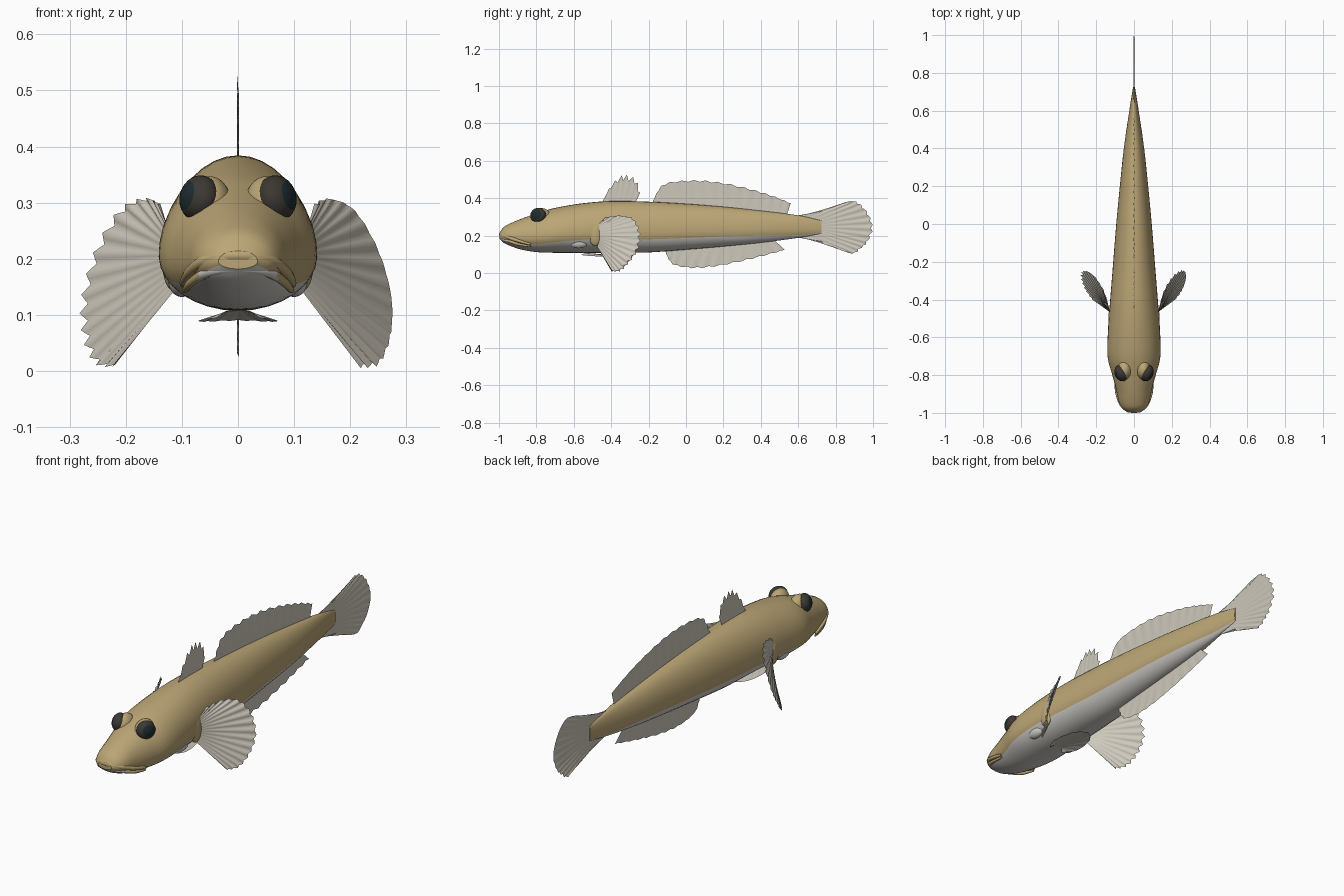
import bpy, bmesh, math
from mathutils import Vector, Matrix

cube = bpy.data.objects.get("Cube")
if cube:
    bpy.data.objects.remove(cube, do_unlink=True)


def material(name, r, g, b):
    mat = bpy.data.materials.new(name)
    mat.use_nodes = True
    mat.diffuse_color = (r, g, b, 1)
    shader = mat.node_tree.nodes["Principled BSDF"]
    shader.inputs["Base Color"].default_value = (r, g, b, 1)
    shader.inputs["Roughness"].default_value = 0.7
    return mat


tan = material("tan skin", .5, .38, .18)
pale = material("pale belly", .62, .6, .56)
fin_grey = material("fin membrane", .62, .58, .5)
iris = material("dark iris", .045, .04, .033)
pupil = material("teal black pupil", .012, .025, .03)


def finish(name, bm, mats, rule=None, recalc=True):
    """Turn a bmesh into a smooth object, colouring faces by a rule."""
    if recalc:
        bmesh.ops.recalc_face_normals(bm, faces=bm.faces[:])
    for i, face in enumerate(bm.faces):
        face.smooth = len(face.verts) < 5
        if rule:
            face.material_index = rule(i, face)
    mesh = bpy.data.meshes.new(name)
    bm.to_mesh(mesh)
    bm.free()
    for mat in mats:
        mesh.materials.append(mat)
    obj = bpy.data.objects.new(name, mesh)
    bpy.context.collection.objects.link(obj)
    return obj


def spline(points, t):
    """Point on a smooth curve through the given points, t from 0 to 1."""
    last = len(points) - 1
    i = min(int(t * last), last - 1)
    u = t * last - i
    a, b, c, d = (Vector(points[max(0, min(last, k))]) for k in range(i - 1, i + 3))
    return b + (c - a) * (u / 2) + (a * 2 - b * 5 + c * 4 - d) * (u * u / 2) \
        + (b * 3 - a - c * 3 + d) * (u ** 3 / 2)


def loft(rings):
    """Skin closed rings of equal length and cap both ends."""
    bm = bmesh.new()
    rows = [[bm.verts.new(p) for p in ring] for ring in rings]
    n = len(rows[0])
    for a, b in zip(rows, rows[1:]):
        for j in range(n):
            k = (j + 1) % n
            bm.faces.new((a[j], a[k], b[k], b[j]))
    bm.faces.new(rows[0])
    bm.faces.new(rows[-1])
    return bm


# Body: y, bottom, top, half width, height of the belly colour line
STATIONS = [
    (-.997, .182, .215, .035, .189), (-.975, .162, .245, .062, .18),
    (-.94, .145, .265, .08, .17), (-.88, .125, .29, .094, .157),
    (-.8, .112, .318, .115, .155), (-.7, .108, .348, .14, .165),
    (-.55, .107, .373, .137, .178), (-.4, .108, .384, .126, .18),
    (-.2, .11, .381, .11, .18), (0, .125, .37, .094, .187),
    (.2, .142, .354, .075, .195), (.4, .162, .333, .054, .2),
    (.6, .188, .308, .025, .203), (.725, .212, .28, .005, .216)]
LOW, HIGH = 6, 11


def body_ring(t):
    y, low, top, width, line = spline(STATIONS, t)
    mid = low + .4 * (top - low)
    seam = math.asin(max(-.98, min(.9, (line - mid) / (mid - low))))
    quarter = math.pi / 2
    angles = [-quarter + (seam + quarter) * k / LOW for k in range(LOW)]
    angles += [seam + (quarter - seam) * k / HIGH for k in range(HIGH + 1)]
    half = [(width * math.cos(a), y,
             mid + math.sin(a) * (top - mid if a > 0 else mid - low)) for a in angles]
    return half + [(-x, y, z) for x, y, z in half[-2:0:-1]]


AROUND = 2 * (LOW + HIGH)


def belly_rule(i, face):
    j = i % AROUND
    return int(len(face.verts) < 5 and (j < LOW or j >= AROUND - LOW))


finish("body", loft([body_ring(k / 78) for k in range(79)]), [tan, pale], belly_rule)


# Lips: tapered tubes bent round the snout
def lip(name, half_path, radius, mats, rule=None):
    path = half_path + [(-x, y, z) for x, y, z in half_path[-2::-1]]
    rings = []
    for k in range(41):
        t = k / 40
        centre = spline(path, t)
        ahead = (spline(path, min(1, t + .01)) - spline(path, max(0, t - .01))).normalized()
        side = ahead.cross(Vector((0, 0, 1))).normalized()
        up = side.cross(ahead)
        r = radius * (.35 + .65 * math.sin(math.pi * t) ** .5)
        rings.append([centre + (side * math.cos(a) + up * math.sin(a)) * r
                      for a in (math.tau * j / 10 for j in range(10))])
    return finish(name, loft(rings), mats, rule)


lip("upper_lip", [(.099, -.83, .153), (.089, -.9, .173), (.066, -.955, .193),
                  (.035, -.982, .203), (0, -.988, .206)], .012, [tan])
lip("lower_lip", [(.096, -.83, .142), (.086, -.9, .155), (.063, -.95, .172),
                  (.034, -.977, .181), (0, -.985, .184)], .01, [tan, pale],
    lambda i, f: int(abs(f.calc_center_median().x) < .07))


# Rounded lumps: sockets, eyes, gill lobes, fin roots
def lump(name, centre, size, mats, axis=(0, 0, 1), rule=None):
    bm = bmesh.new()
    bmesh.ops.create_uvsphere(bm, u_segments=28, v_segments=18, radius=1)
    for i, face in enumerate(bm.faces):
        face.material_index = rule(face.calc_center_median()) if rule else 0
    turn = Vector(axis).to_track_quat('Z', 'Y').to_matrix().to_4x4()
    bm.transform(Matrix.Translation(centre) @ turn @ Matrix.Diagonal((*size, 1)))
    return finish(name, bm, mats)


# Fins: pleated sheets between a base curve and a tip curve
def fin(name, base, tip, rays, pleat=.002, notch=.04, mat=fin_grey, rows=6):
    bm = bmesh.new()
    columns = rays * 4
    grid = []
    for k in range(columns + 1):
        t = k / columns
        root, end = spline(base, t), spline(tip, t)
        along = spline(tip, min(1, t + .02)) - spline(tip, max(0, t - .02))
        normal = (end - root).cross(along).normalized()
        wave = math.cos(math.tau * k / 4)
        reach = 1 - notch * (1 - wave) / 2
        grid.append([bm.verts.new(root.lerp(end, reach * v / rows)
                                  + normal * (pleat * wave * v / rows))
                     for v in range(rows + 1)])
    for a, b in zip(grid, grid[1:]):
        for v in range(rows):
            bm.faces.new((a[v], b[v], b[v + 1], a[v + 1]))
    return finish(name, bm, [mat], recalc=False)


def upright(points):
    return [(0, y, z) for y, z in points]


fin("first_dorsal_fin", upright([(-.45, .375), (-.36, .375), (-.27, .375)]),
    upright([(-.44, .395), (-.4, .47), (-.35, .52), (-.31, .525), (-.265, .5), (-.245, .43)]),
    7, .0015, .22)
fin("second_dorsal_fin", upright([(-.18, .372), (.18, .35), (.54, .31)]),
    upright([(-.175, .39), (-.12, .475), (.02, .497), (.17, .488), (.33, .455),
             (.46, .415), (.56, .375)]), 14, .002, .07)
fin("anal_fin", upright([(-.11, .12), (.18, .15), (.47, .178)]),
    upright([(-.105, .1), (-.07, .045), (.03, .025), (.15, .033), (.29, .06),
             (.42, .092), (.53, .122)]), 12, .002, .07)
fin("tail_fin", upright([(.58, .305), (.7, .28), (.715, .245), (.7, .215), (.58, .192)]),
    upright([(.72, .328), (.87, .383), (.93, .37), (.98, .31), (1, .24), (.975, .17),
             (.935, .13), (.88, .105), (.72, .17)]), 15, .003, .04)

# Pelvic disc: shallow cup under the chest
fin("pelvic_disc", [(.02, -.54, .108), (0, -.545, .108), (-.02, -.54, .108)],
    [(.035, -.56, .096), (.07, -.49, .089), (.055, -.38, .088), (0, -.33, .09),
     (-.055, -.38, .088), (-.07, -.49, .089), (-.035, -.56, .096)], 12, .001, .03)

for side, s in (("left", 1), ("right", -1)):
    def flip(points):
        return [(s * x, y, z) for x, y, z in points]

    # Eyes set in raised brows
    lump(side + "_eye_socket", (s * .05, -.773, .297), (.038, .052, .05), [tan])
    lump(side + "_eye", (s * .069, -.79, .308), (.044, .041, .033), [iris, pupil],
         (s * .85, -.4, .2), lambda c: int(c.z > .8))

    # Gill lobe and fleshy fin root
    lump(side + "_gill_lobe", (s * .1, -.575, .16), (.024, .05, .028), [pale])
    lump(side + "_fin_root", (s * .118, -.485, .205), (.018, .035, .06), [tan])

    # Broad pectoral fan
    fin(side + "_pectoral_fin",
        flip([(.124, -.475, .255), (.13, -.465, .2), (.116, -.475, .14)]),
        flip([(.14, -.43, .298), (.165, -.345, .308), (.21, -.275, .287),
              (.253, -.245, .215), (.277, -.255, .13), (.275, -.3, .06),
              (.254, -.35, .012), (.222, -.395, .006)]), 16, .004, .05)
